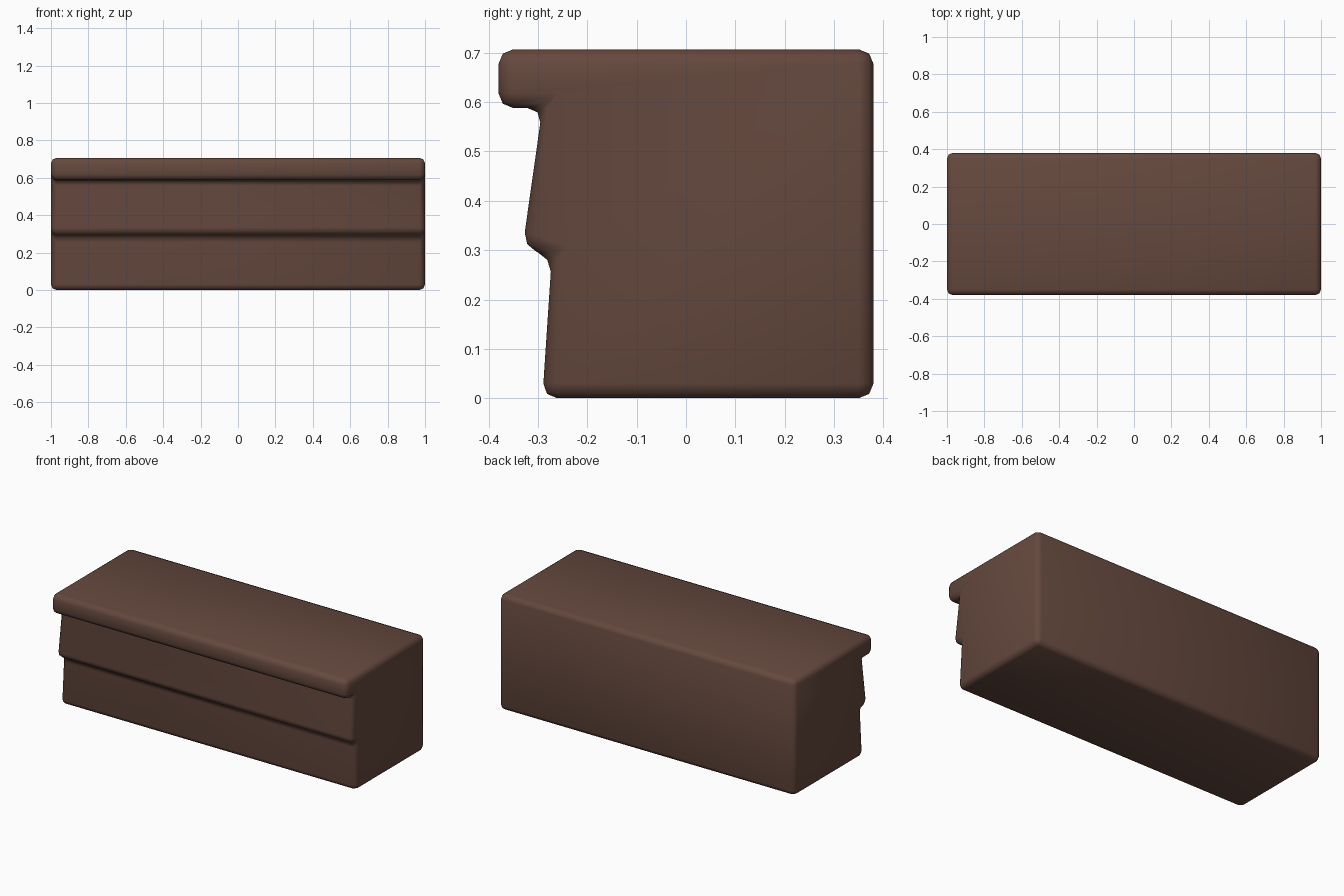
import bpy
import bmesh

if "Cube" in bpy.data.objects:
    bpy.data.objects.remove(bpy.data.objects["Cube"])

# Side profile (y, z): back, top, overhanging lip, two tilted front boards
profile = [
    (0.38, 0.0), (0.38, 0.707), (-0.38, 0.707), (-0.38, 0.588),
    (-0.291, 0.588), (-0.331, 0.306), (-0.272, 0.286), (-0.291, 0.0),
]

# Sweep the profile along x
bm = bmesh.new()
face = bm.faces.new([bm.verts.new((-1, y, z)) for y, z in profile])
res = bmesh.ops.extrude_face_region(bm, geom=[face])
verts = [g for g in res["geom"] if isinstance(g, bmesh.types.BMVert)]
bmesh.ops.translate(bm, verts=verts, vec=(2, 0, 0))
bmesh.ops.recalc_face_normals(bm, faces=bm.faces)
mesh = bpy.data.meshes.new("stepped_block")
bm.to_mesh(mesh)
bm.free()
block = bpy.data.objects.new("stepped_block", mesh)
bpy.context.collection.objects.link(block)

# Softened edges and smooth shading
bevel = block.modifiers.new("edge_rounding", "BEVEL")
bevel.width = 0.03
bevel.segments = 2
bevel.limit_method = "ANGLE"
bevel.use_clamp_overlap = False
mesh.polygons.foreach_set("use_smooth", [True] * len(mesh.polygons))

# Dark brown wood
wood = bpy.data.materials.new("dark_wood")
wood.diffuse_color = (0.13, 0.066, 0.048, 1)
wood.use_nodes = True
wood.node_tree.nodes["Principled BSDF"].inputs["Base Color"].default_value = wood.diffuse_color
mesh.materials.append(wood)
